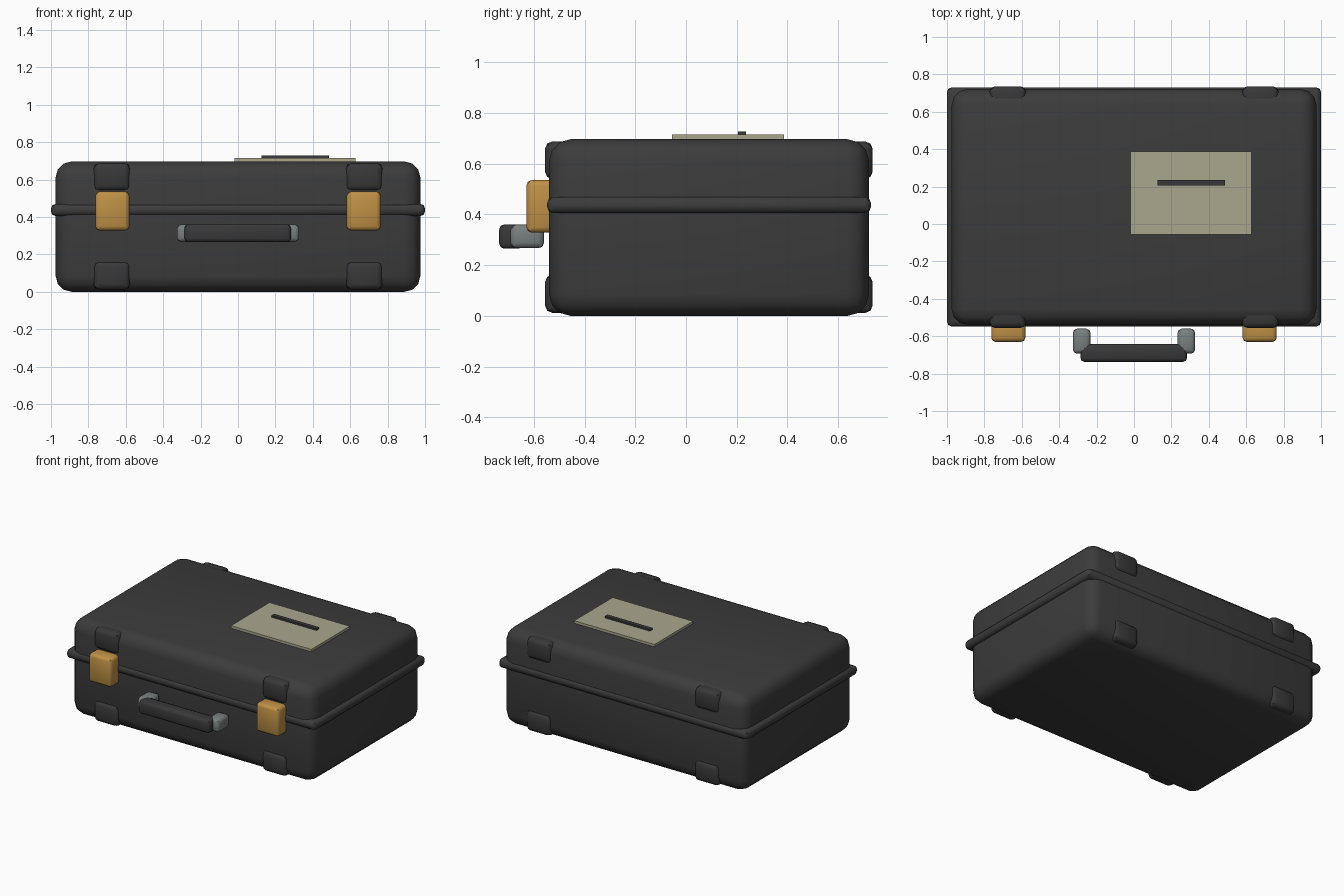
import bpy

cube = bpy.data.objects.get("Cube")
if cube:
    bpy.data.objects.remove(cube, do_unlink=True)


def material(name, r, g, b):
    m = bpy.data.materials.new(name)
    m.use_nodes = True
    m.diffuse_color = (r, g, b, 1)
    m.node_tree.nodes["Principled BSDF"].inputs["Base Color"].default_value = (r, g, b, 1)
    return m


charcoal = material("charcoal shell", 0.045, 0.045, 0.045)
rubber = material("dark rubber", 0.04, 0.04, 0.042)
brass = material("brass", 0.52, 0.28, 0.06)
steel = material("grey steel", 0.19, 0.215, 0.215)
paper = material("beige label", 0.40, 0.385, 0.27)


def block(name, xs, ys, zs, mat, bevel=0.0, segments=2):
    """Rounded box filling the given x, y and z ranges."""
    spans = (xs, ys, zs)
    bpy.ops.mesh.primitive_cube_add(size=1, location=[(a + b) / 2 for a, b in spans])
    ob = bpy.context.object
    ob.name = name
    ob.scale = [b - a for a, b in spans]
    bpy.ops.object.transform_apply(location=False, rotation=False, scale=True)
    ob.data.materials.append(mat)
    if bevel:
        mod = ob.modifiers.new("rounding", "BEVEL")
        mod.width = bevel
        mod.segments = segments
        bpy.ops.object.modifier_apply(modifier=mod.name)
        bpy.ops.object.shade_smooth_by_angle(angle=0.8)
    return ob


# Case shell and the rim around its seam
block("case_shell", (-0.975, 0.975), (-0.54, 0.722), (0, 0.697), charcoal, 0.085, 3)
block("seam_rim", (-1, 1), (-0.548, 0.73), (0.405, 0.47), charcoal, 0.025)

for side, sx in (("left", 1), ("right", -1)):
    # Bumper pads near the top and bottom edges, front and back
    xs = (sx * 0.675 - 0.097, sx * 0.675 + 0.097)
    for level, zs in (("upper", (0.54, 0.688)), ("lower", (0.012, 0.162))):
        block(f"front_{level}_{side}_pad", xs, (-0.556, -0.44), zs, rubber, 0.028)
        block(f"back_{level}_{side}_pad", xs, (0.62, 0.736), zs, rubber, 0.028)

    # Latch across the seam
    block(f"{side}_latch", (sx * 0.672 - 0.091, sx * 0.672 + 0.091),
          (-0.63, -0.5), (0.328, 0.536), brass, 0.022)

    # Handle bracket
    block(f"{side}_handle_bracket", (sx * 0.28 - 0.047, sx * 0.28 + 0.047),
          (-0.693, -0.56), (0.267, 0.36), steel, 0.022)

# Handle grip
block("handle_grip", (-0.286, 0.283), (-0.737, -0.642), (0.265, 0.361), rubber, 0.02)

# Lid label and its raised bar
block("lid_label", (-0.018, 0.627), (-0.055, 0.387), (0.69, 0.715), paper)
block("label_bar", (0.125, 0.487), (0.205, 0.236), (0.7, 0.728), rubber)
